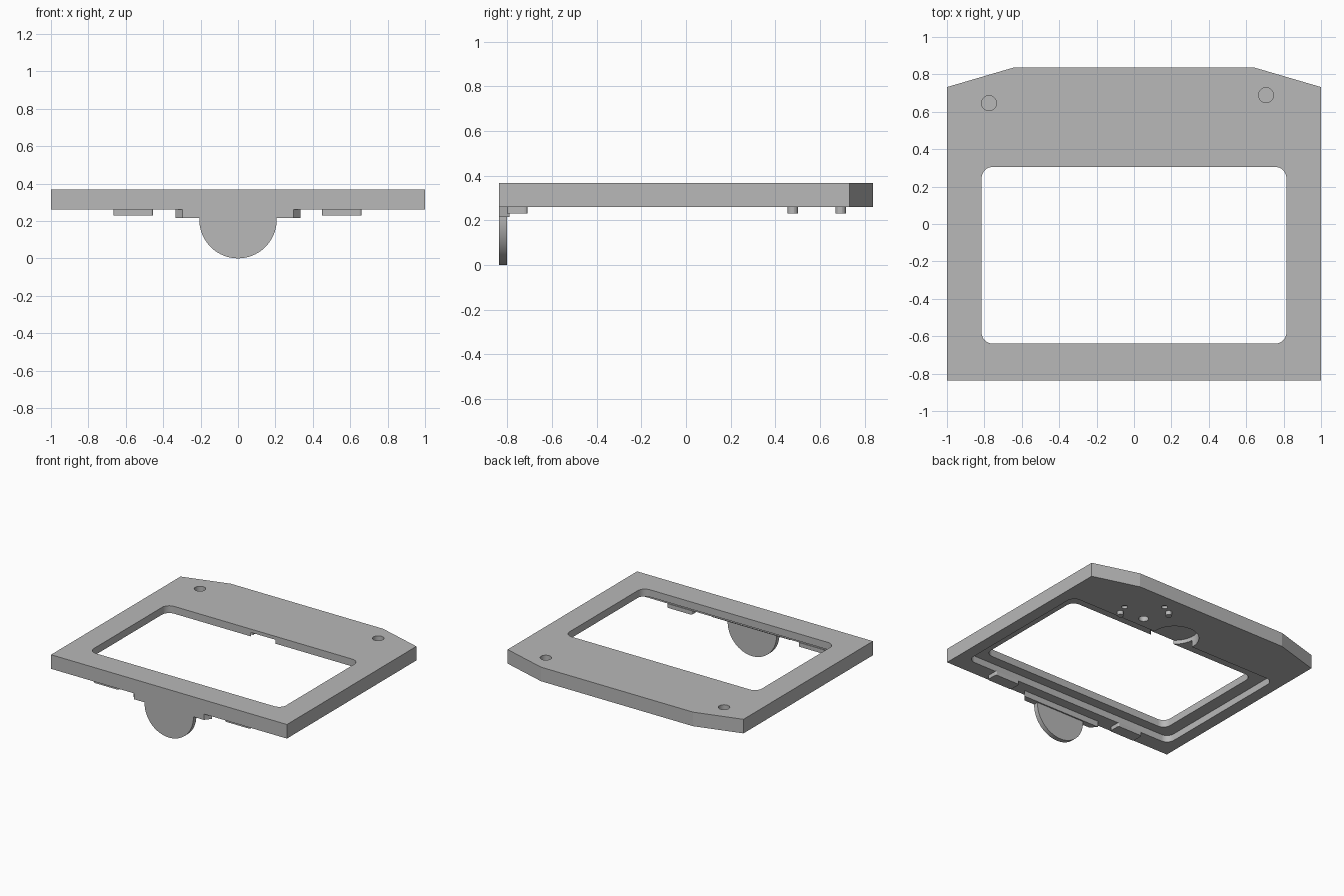
import bpy
import bmesh
from math import sin, cos, pi

cube = bpy.data.objects.get("Cube")
if cube:
    bpy.data.objects.remove(cube)

grey = bpy.data.materials.new("plain_grey")
grey.use_nodes = True
colour = (0.48, 0.48, 0.48, 1)
grey.diffuse_color = colour
grey.node_tree.nodes["Principled BSDF"].inputs["Base Color"].default_value = colour

BOTTOM, TOP = 0.26, 0.368
FRONT = -0.836


def arc(cx, cy, r, start, end, steps):
    """Points along a circular arc."""
    return [(cx + r * cos(start + (end - start) * i / steps),
             cy + r * sin(start + (end - start) * i / steps)) for i in range(steps + 1)]


def circle(cx, cy, r, steps=48):
    return arc(cx, cy, r, 0, 2 * pi, steps)[:-1]


def rounded_rect(x0, x1, y0, y1, r, steps=8):
    corners = [(x1 - r, y1 - r), (x0 + r, y1 - r), (x0 + r, y0 + r), (x1 - r, y0 + r)]
    points = []
    for i, (cx, cy) in enumerate(corners):
        points += arc(cx, cy, r, i * pi / 2, (i + 1) * pi / 2, steps)
    return points


def prism(name, outline, low, high, upright=False):
    """Extrude an outline along z, or along y when upright."""
    bm = bmesh.new()
    verts = [bm.verts.new((a, low, b) if upright else (a, b, low)) for a, b in outline]
    face = bm.faces.new(verts)
    made = bmesh.ops.extrude_face_region(bm, geom=[face])["geom"]
    shift = (0, high - low, 0) if upright else (0, 0, high - low)
    bmesh.ops.translate(bm, vec=shift, verts=[g for g in made if isinstance(g, bmesh.types.BMVert)])
    bmesh.ops.recalc_face_normals(bm, faces=bm.faces)
    mesh = bpy.data.meshes.new(name)
    bm.to_mesh(mesh)
    bm.free()
    mesh.materials.append(grey)
    obj = bpy.data.objects.new(name, mesh)
    bpy.context.collection.objects.link(obj)
    return obj


def activate(obj):
    bpy.ops.object.select_all(action='DESELECT')
    obj.select_set(True)
    bpy.context.view_layer.objects.active = obj


def cut(target, outline, low, high):
    cutter = prism("cutter", outline, low, high)
    cutter.hide_render = True
    mod = target.modifiers.new("cut", 'BOOLEAN')
    mod.operation = 'DIFFERENCE'
    mod.solver = 'EXACT'
    mod.object = cutter
    activate(target)
    bpy.ops.object.modifier_apply(modifier=mod.name)
    bpy.data.objects.remove(cutter)


# Frame plate with clipped rear corners
plate = prism("frame_plate", [(-1, FRONT), (1, FRONT), (1, 0.732), (0.645, 0.836),
                              (-0.645, 0.836), (-1, 0.732)], BOTTOM, TOP)

# Window, underside recess and round finger pocket
cut(plate, rounded_rect(-0.815, 0.815, -0.64, 0.305, 0.06), 0.1, 0.5)
cut(plate, rounded_rect(-0.91, 0.91, -0.715, 0.425, 0.06), 0.1, 0.312)
cut(plate, circle(0, 0.44, 0.17), 0.1, 0.342)

# Blind holes in the top
for x, y in [(-0.775, 0.646), (0.706, 0.689)]:
    cut(plate, circle(x, y, 0.04), 0.32, 0.5)

# Blind holes in the underside
for x, y, r, depth in [(0.34, 0.51, 0.035, 0.05), (0.547, 0.55, 0.022, 0.02),
                       (0.333, 0.728, 0.022, 0.02)]:
    cut(plate, circle(x, y, r, 32), 0.1, BOTTOM + depth)

# Front tongue with a half-round lower end
tongue = prism("front_tongue", [(0.207, BOTTOM)] + arc(0, 0.207, 0.207, 0, -pi, 48)
               + [(-0.207, BOTTOM)], FRONT, -0.8, upright=True)

# Bar behind the tongue with slanted ends
prism("tongue_bar", [(-0.296, FRONT), (0.296, FRONT), (0.333, -0.79), (-0.333, -0.79)],
      0.215, BOTTOM)

# Low feet along the front
for side, x in (("right", -0.56), ("left", 0.555)):
    prism(side + "_foot", rounded_rect(x - 0.106, x + 0.106, -0.8, -0.71, 0.012, 3),
          0.23, BOTTOM + 0.002)

# Locating pegs under the rear
pegs = [prism(name, circle(x, y, 0.023, 24), 0.23, BOTTOM + 0.002)
        for name, x, y in (("inner_peg", 0.265, 0.692), ("outer_peg", 0.525, 0.478))]

# Smooth the curved walls, keep the corners sharp
for obj in [plate, tongue] + pegs:
    activate(obj)
    bpy.ops.object.shade_smooth_by_angle(angle=pi / 12)
